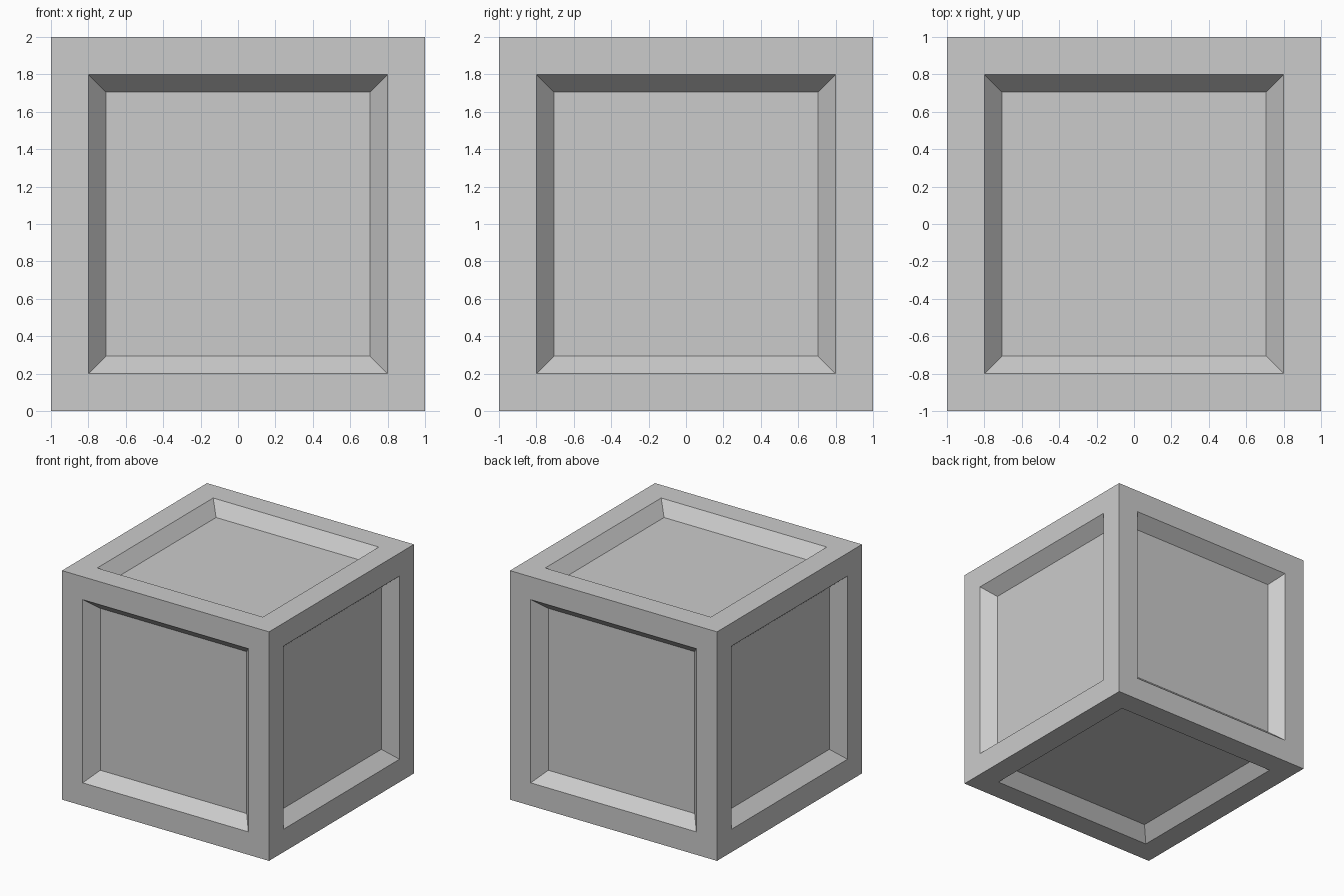
import bpy, bmesh
from mathutils import Matrix

if "Cube" in bpy.data.objects:
    bpy.data.objects.remove(bpy.data.objects["Cube"])

# Crate: a cube with a bevelled recessed panel on every side
bm = bmesh.new()
bmesh.ops.create_cube(bm, size=2, matrix=Matrix.Translation((0, 0, 1)))
panels = bm.faces[:]

# Flat frame border around each side
bmesh.ops.inset_individual(bm, faces=panels, thickness=0.2, use_even_offset=True)

# Sloped walls down to the sunken panel floors
slope, depth = 0.093, 0.11
bmesh.ops.inset_individual(bm, faces=panels, thickness=slope, use_even_offset=True)
for face in panels:
    offset = face.normal.copy() * -depth
    bmesh.ops.translate(bm, verts=face.verts[:], vec=offset)

bm.normal_update()
mesh = bpy.data.meshes.new("panelled_crate")
bm.to_mesh(mesh)
bm.free()
crate = bpy.data.objects.new("panelled_crate", mesh)
bpy.context.collection.objects.link(crate)
